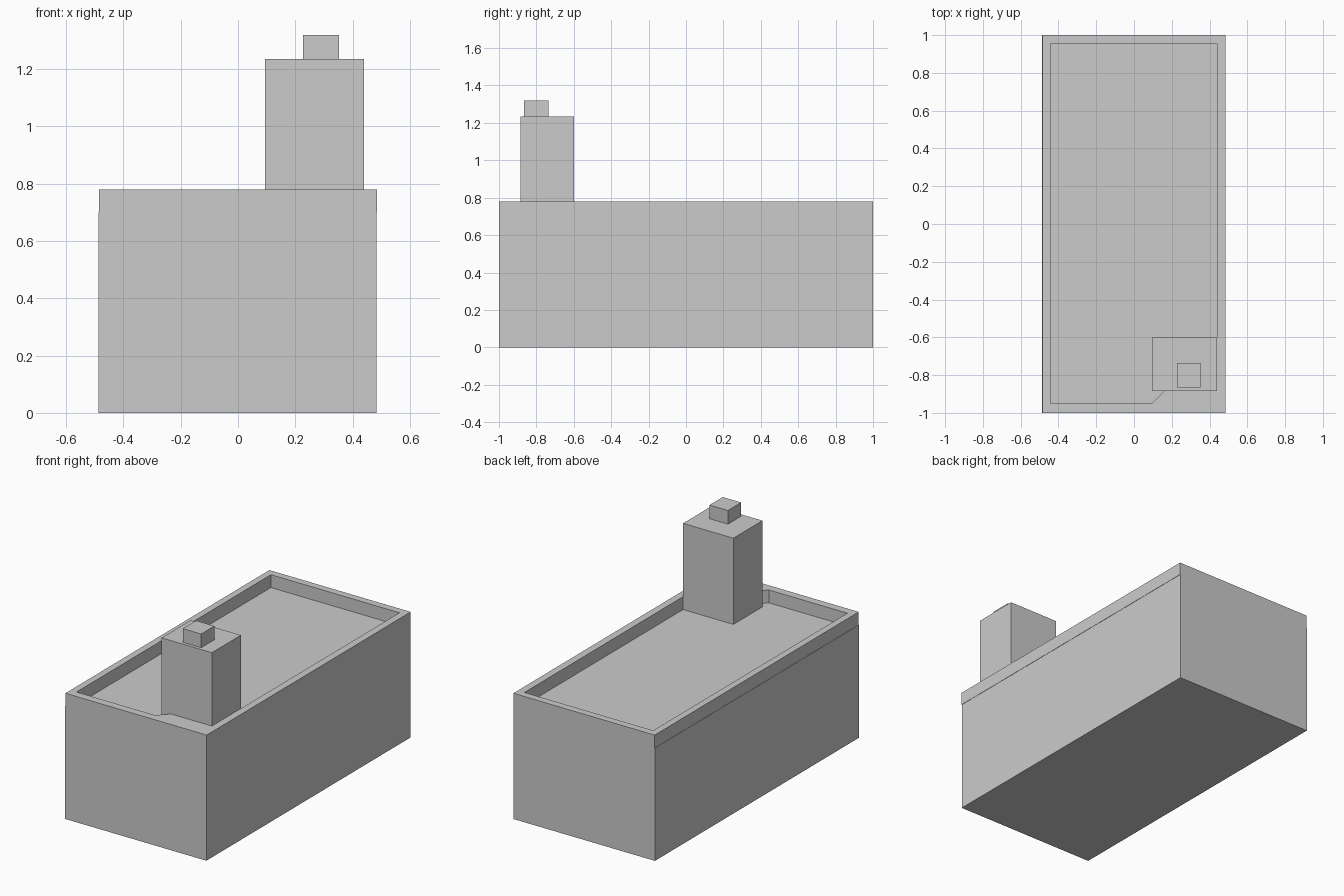
import bpy, bmesh

if "Cube" in bpy.data.objects:
    bpy.data.objects.remove(bpy.data.objects["Cube"])


def make_object(name, bm):
    bmesh.ops.recalc_face_normals(bm, faces=bm.faces)
    mesh = bpy.data.meshes.new(name)
    bm.to_mesh(mesh)
    bm.free()
    obj = bpy.data.objects.new(name, mesh)
    bpy.context.collection.objects.link(obj)
    return obj


def box(name, lo, hi):
    bm = bmesh.new()
    bmesh.ops.create_cube(bm, size=1)
    for v in bm.verts:
        v.co = [(a + b) / 2 + c * (b - a) for a, b, c in zip(lo, hi, v.co)]
    return make_object(name, bm)


def ring_wall(name, outer, inner, z0, z1):
    """Closed wall between two outlines with matching point counts."""
    bm = bmesh.new()
    loops = [[bm.verts.new((x, y, z)) for x, y in pts]
             for pts, z in ((outer, z0), (outer, z1), (inner, z1), (inner, z0))]
    n = len(outer)
    for k in range(4):
        a, b = loops[k], loops[(k + 1) % 4]
        for i in range(n):
            j = (i + 1) % n
            bm.faces.new((a[i], a[j], b[j], b[i]))
    # merges the doubled outer corner beside the chamfer
    bmesh.ops.remove_doubles(bm, verts=bm.verts, dist=1e-5)
    return make_object(name, bm)


# Main block, its top is the flat roof
box("building_body", (-0.487, -1, 0), (0.483, 1, 0.70))

# Parapet with a chamfered inner corner under the tower
outer = [(-0.485, 1), (-0.485, -1), (0.485, -1), (0.485, -1), (0.485, 1)]
inner = [(-0.443, 0.955), (-0.443, -0.95), (0.095, -0.95),
         (0.44, -0.605), (0.44, 0.955)]
ring_wall("roof_parapet", outer, inner, 0.70, 0.78)

# Roof tower and its cap
box("roof_tower", (0.095, -0.885, 0.70), (0.44, -0.60, 1.235))
box("tower_cap", (0.227, -0.865, 1.235), (0.353, -0.735, 1.32))
